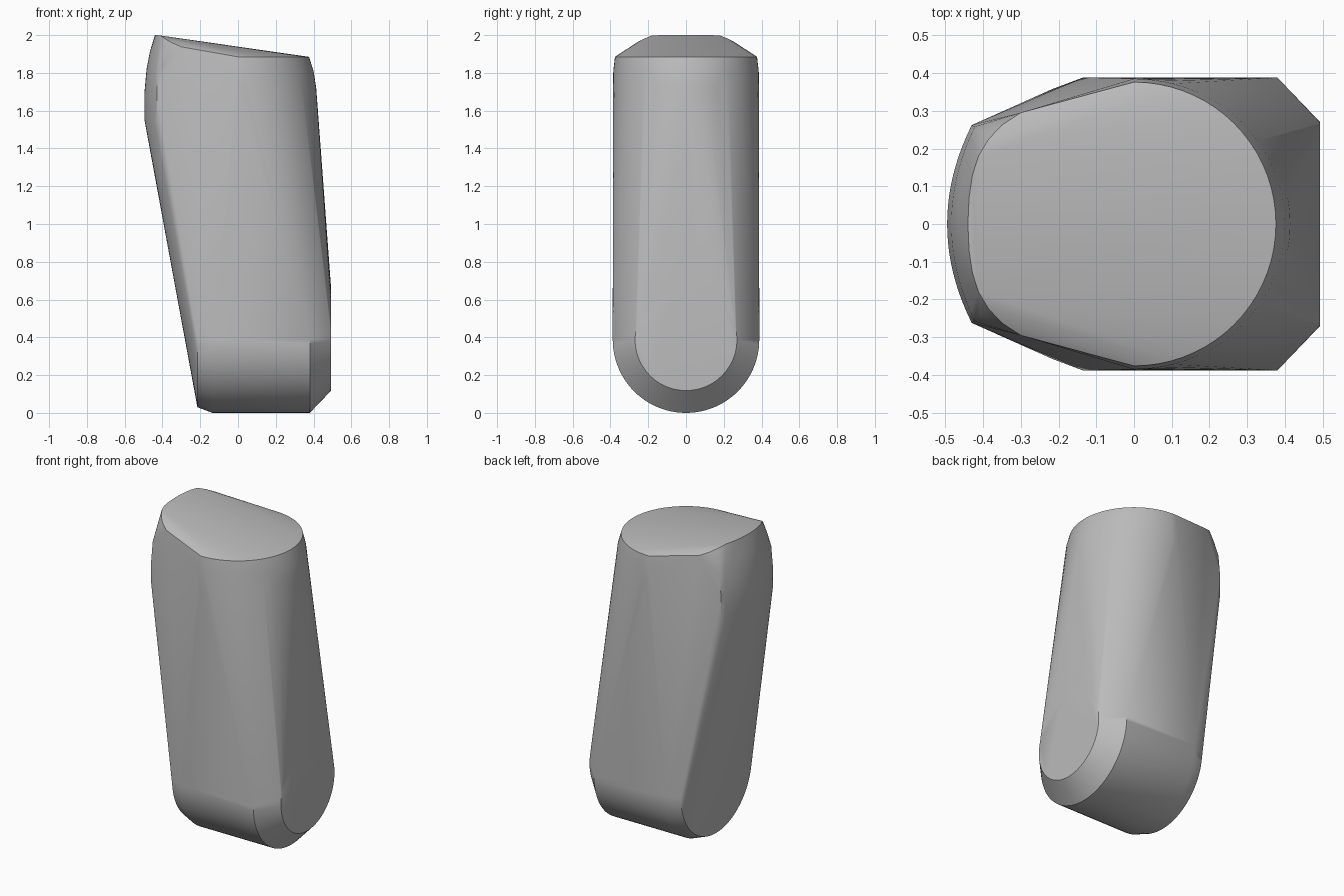
import bpy, bmesh, math

cube = bpy.data.objects.get("Cube")
if cube:
    bpy.data.objects.remove(cube, do_unlink=True)

grey = bpy.data.materials.new("light grey")
grey.use_nodes = True
colour = (0.5, 0.5, 0.5, 1)
grey.diffuse_color = colour
grey.node_tree.nodes["Principled BSDF"].inputs["Base Color"].default_value = colour

bm = bmesh.new()


def end_ring(x, radius, start=0, stop=360, steps=48):
    """Arc around the x axis of the rounded foot."""
    for i in range(steps + 1):
        a = math.radians(start + (stop - start) * i / steps)
        bm.verts.new((x, radius * math.cos(a), 0.388 + radius * math.sin(a)))


def front_arc(x, z, rx, ry, steps=36):
    """Half ellipse bulging towards +x at one height."""
    for i in range(steps + 1):
        a = math.pi * (i / steps - 0.5)
        bm.verts.new((x + rx * math.cos(a), ry * math.sin(a), z))


def back_arc(x, z, bulge, half, steps=20):
    """Shallow bow bulging towards -x at one height."""
    for i in range(steps + 1):
        t = 2 * i / steps - 1
        bm.verts.new((x - bulge * (1 - t * t), half * t, z))


# Rounded foot with bevelled ends
end_ring(-0.215, 0.358, 180, 360)
end_ring(-0.135, 0.388, 180, 360)
end_ring(0.38, 0.388, 180, 360)
end_ring(0.493, 0.27)

# Rounded column side, drawn in slightly towards the top
for z, rx, ry in ((1.6, 0.423, 0.387), (1.72, 0.414, 0.387),
                  (1.81, 0.4, 0.385), (1.885, 0.376, 0.376)):
    front_arc(0, z, rx, ry)

# Bowed back wall
for x, z, bulge, half in ((-0.43, 1.55, 0.065, 0.262), (-0.43, 1.7, 0.065, 0.262),
                          (-0.422, 1.82, 0.062, 0.258), (-0.405, 1.91, 0.062, 0.24)):
    back_arc(x, z, bulge, half)

# Raised lip of the slanted top
lip = [(-0.44, 0, 2), (-0.437, 0.07, 2), (-0.428, 0.13, 2), (-0.412, 0.18, 1.998),
       (-0.385, 0.225, 1.98), (-0.35, 0.262, 1.96), (-0.3, 0.295, 1.938)]
for x, y, z in lip:
    for side in (-1, 1):
        bm.verts.new((x, side * y, z))

# Wrap one taut skin round all the sections
bmesh.ops.remove_doubles(bm, verts=bm.verts[:], dist=0.002)
result = bmesh.ops.convex_hull(bm, input=bm.verts[:])
bmesh.ops.delete(bm, geom=list({g for g in result["geom_interior"] + result["geom_unused"]
                               if isinstance(g, bmesh.types.BMVert)}), context="VERTS")
bmesh.ops.dissolve_limit(bm, angle_limit=math.radians(0.5), verts=bm.verts[:], edges=bm.edges[:])
bmesh.ops.recalc_face_normals(bm, faces=bm.faces[:])

mesh = bpy.data.meshes.new("tapered_body")
bm.to_mesh(mesh)
bm.free()
mesh.materials.append(grey)
body = bpy.data.objects.new("tapered_body", mesh)
bpy.context.collection.objects.link(body)
bpy.context.view_layer.objects.active = body
body.select_set(True)
bpy.ops.object.shade_smooth_by_angle(angle=math.radians(30))
